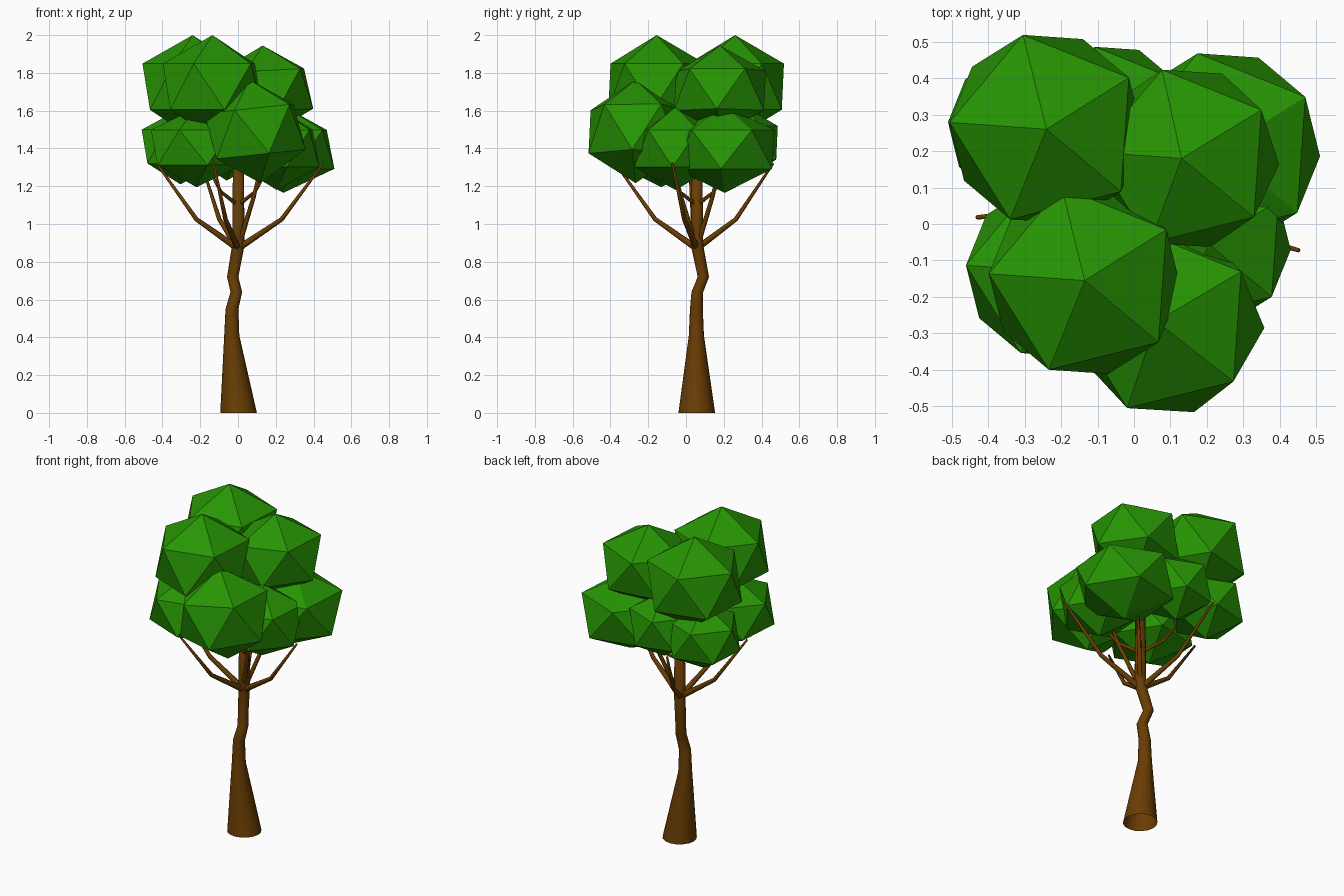
import bpy, bmesh
from math import radians, sin, cos, pi
from mathutils import Vector, Matrix, Euler

cube = bpy.data.objects.get("Cube")
if cube:
    bpy.data.objects.remove(cube, do_unlink=True)


def material(name, rgb):
    mat = bpy.data.materials.new(name)
    mat.use_nodes = True
    mat.diffuse_color = (*rgb, 1)
    mat.node_tree.nodes["Principled BSDF"].inputs["Base Color"].default_value = (*rgb, 1)
    return mat


leaf_green = material("leaf green", (0.02, 0.3, 0.001))
bark_brown = material("bark brown", (0.14, 0.046, 0.001))


def finish(bm, name, mat, smooth):
    mesh = bpy.data.meshes.new(name)
    bm.to_mesh(mesh)
    bm.free()
    mesh.materials.append(mat)
    for face in mesh.polygons:
        face.use_smooth = smooth
    obj = bpy.data.objects.new(name, mesh)
    bpy.context.collection.objects.link(obj)
    return obj


def tube(name, path, radii, sides, level=False):
    """Round tube along a path; level keeps every ring horizontal."""
    bm = bmesh.new()
    points = [Vector(p) for p in path]
    rings = []
    for i, (p, r) in enumerate(zip(points, radii)):
        ahead = points[min(i + 1, len(points) - 1)] - points[max(i - 1, 0)]
        turn = Matrix() if level else Vector((0, 0, 1)).rotation_difference(ahead).to_matrix().to_4x4()
        rings.append([bm.verts.new(p + turn @ Vector((r * cos(2 * pi * k / sides), r * sin(2 * pi * k / sides), 0)))
                      for k in range(sides)])
    for a, b in zip(rings, rings[1:]):
        for k in range(sides):
            n = (k + 1) % sides
            bm.faces.new((a[k], a[n], b[n], b[k]))
    bm.faces.new(rings[-1])
    return finish(bm, name, bark_brown, True)


def leaf_clump(name, centre, width, height, tilt=0):
    """Low-poly clump of leaves, point up."""
    bm = bmesh.new()
    bmesh.ops.create_icosphere(bm, subdivisions=1, radius=1)
    shape = Euler((0, radians(tilt), 0)).to_matrix().to_4x4() @ Matrix.Diagonal((width, width, height, 1))
    bm.transform(Matrix.Translation(centre) @ shape @ Matrix.Rotation(radians(32), 4, 'Z'))
    return finish(bm, name, leaf_green, False)


# Trunk, open underneath
tube("trunk",
     [(.003, .057, 0), (-.033, .055, .41), (-.032, .055, .55), (-.009, .06, .64),
      (-.028, .092, .72), (.002, .058, .89), (.002, .058, 1.4)],
     [.097, .04, .034, .031, .03, .033, .028], 16, level=True)

# Long bent branches, one on each side
fork = Vector((0, .057, .87))
up = Vector((0, 0, 1))
for name, dx, dy in (("left", 1.05, -.3), ("right", -1, -.09), ("front", -.3, -1), ("back", -.45, .94)):
    side = Vector((dx, dy, 0))
    tube(name + "_branch", [fork, fork + side * .22 + up * .155, fork + side * .43 + up * .45],
         [.018, .012, .006], 8)

# Steep inner branches
for name, dy in (("front", -1), ("back", 1)):
    side = Vector((1, dy, 0))
    tube(name + "_inner_branch", [fork, fork + side * .085 + up * .28, fork + side * .125 + up * .46],
         [.014, .011, .006], 8)

# Short twigs higher up the trunk
twig = fork + up * .23
for name, dx, dy in (("front_left", 1, -1), ("front_right", -1, -1), ("back_left", 1, 1), ("back_right", -1, 1)):
    side = Vector((dx, dy, 0))
    tube(name + "_twig", [twig, twig + side * .09 + up * .07, twig + side * .14 + up * .16],
         [.012, .009, .006], 8)

# Upper foliage
leaf_clump("top_back_right_leaves", (-.24, .26, 1.727), .298, .273)
leaf_clump("top_front_right_leaves", (-.135, -.155, 1.727), .295, .273)
leaf_clump("top_left_leaves", (.143, .18, 1.705), .28, .24, -3)

# Lower foliage
leaf_clump("front_leaves", (.09, -.267, 1.49), .287, .275, -6)
leaf_clump("back_left_leaves", (.24, .205, 1.395), .303, .23)
leaf_clump("left_leaves", (.205, -.055, 1.4), .252, .22)
leaf_clump("back_right_leaves", (-.305, .265, 1.41), .23, .2)
leaf_clump("back_leaves", (-.06, .295, 1.43), .22, .2)
leaf_clump("front_right_leaves", (-.22, -.13, 1.405), .27, .21)
